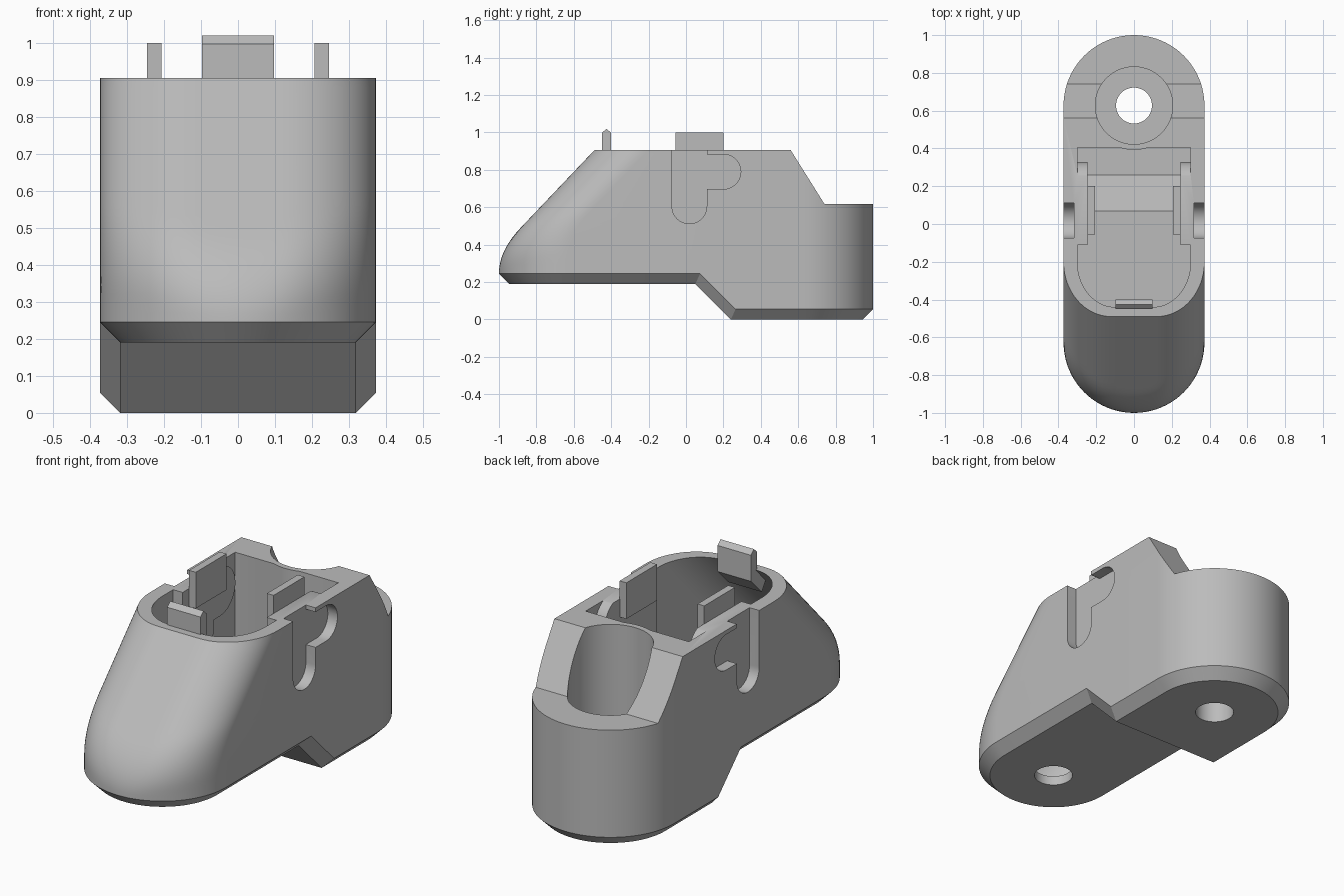
import bpy, bmesh
from math import pi, cos, sin, sqrt

cube = bpy.data.objects.get("Cube")
if cube:
    bpy.data.objects.remove(cube, do_unlink=True)

grey = bpy.data.materials.new("light_grey")
grey.use_nodes = True
GREY = (0.5, 0.5, 0.5, 1)
grey.diffuse_color = GREY
grey.node_tree.nodes["Principled BSDF"].inputs["Base Color"].default_value = GREY

TOP = 0.905       # rim height
END = 0.627       # y distance of the round end centres
COLS = 40


def make(name, verts, faces):
    mesh = bpy.data.meshes.new(name)
    bm = bmesh.new()
    vs = [bm.verts.new(v) for v in verts]
    for f in faces:
        bm.faces.new([vs[i] for i in f])
    bmesh.ops.recalc_face_normals(bm, faces=bm.faces)
    bm.to_mesh(mesh)
    bm.free()
    mesh.materials.append(grey)
    obj = bpy.data.objects.new(name, mesh)
    bpy.context.collection.objects.link(obj)
    return obj


def prism(name, profile, x0, x1):
    """Extrude a (y, z) profile along x."""
    n = len(profile)
    verts = [(x, y, z) for x in (x0, x1) for y, z in profile]
    faces = [range(n), range(n, 2 * n)]
    faces += [(i, (i + 1) % n, (i + 1) % n + n, i + n) for i in range(n)]
    return make(name, verts, faces)


def cylinder(name, y, r, z0, z1, n=64):
    ring = [(r * cos(2 * pi * i / n), y + r * sin(2 * pi * i / n)) for i in range(n)]
    verts = [(x, v, z) for z in (z0, z1) for x, v in ring]
    faces = [range(n), range(n, 2 * n)]
    faces += [(i, (i + 1) % n, (i + 1) % n + n, i + n) for i in range(n)]
    return make(name, verts, faces)


def boolean(obj, cutter, operation="DIFFERENCE"):
    mod = obj.modifiers.new("cut", "BOOLEAN")
    mod.operation = operation
    mod.solver = "EXACT"
    mod.object = cutter
    bpy.context.view_layer.objects.active = obj
    bpy.ops.object.modifier_apply(modifier=mod.name)
    bpy.data.objects.remove(cutter, do_unlink=True)


def front_y(x, z, r, nose, flat):
    """Front outline: round end blended into the raked front."""
    t = min(1, max(0, abs(x) - flat) / (r - flat))
    rake = -0.2 + (nose + 0.2) * sqrt(1 - t * t) - (TOP - z) * 0.95
    arc = -END - sqrt(max(0, r * r - x * x))
    blend = 0.115
    d = max(blend - abs(rake - arc), 0) / blend
    return max(rake, arc) + d * d * blend / 4


def ring(z, zf, zb, r, nose, flat, y1, y2, back):
    """Outline with front points at zf and rear points at zb."""
    pts = []
    for i in range(COLS + 1):
        x = -r * cos(pi * i / COLS)
        pts.append((x, front_y(x, z, r, nose, flat), zf))
    pts += [(r, y1, zf), (r, y2, zb)]
    if back:
        pts += [(r, back, zb), (-r, back, zb)]
    else:
        pts += [(r * cos(pi * i / COLS), END + r * sin(pi * i / COLS), zb)
                for i in range(COLS + 1)]
    return pts + [(-r, y2, zb), (-r, y1, zf)]


def loft(name, rings):
    n = len(rings[0])
    faces = [(k * n + i, k * n + (i + 1) % n, k * n + n + (i + 1) % n, k * n + n + i)
             for k in range(len(rings) - 1) for i in range(n)]
    a = COLS + 1
    # stepped underside: front floor, ramp, rear floor
    faces += [list(range(a + 1)) + [n - 1], (a, a + 1, n - 2, n - 1), range(a + 1, n - 1)]
    faces.append(range((len(rings) - 1) * n, len(rings) * n))
    return make(name, [p for r in rings for p in r], faces)


def levels(z0, z1, n):
    return [z0 + (z1 - z0) * i / n for i in range(n + 1)]


def hook_slot(grow, top):
    """Bayonet slot outline in (y, z), optionally grown."""
    r = 0.093 + grow
    pts = [(0.018 - r, top)]
    pts += [(0.018 + r * cos(pi + pi * i / 24), 0.605 + r * sin(pi + pi * i / 24))
            for i in range(25)]
    pts += [(0.018 + r, 0.79 - r)]
    pts += [(0.2 + r * sin(pi * i / 24), 0.79 - r * cos(pi * i / 24)) for i in range(25)]
    return pts + [(0.018 + r, 0.79 + r), (0.018 + r, top)]


# Outer body with a chamfered, stepped underside
outer = (0.373, -0.49, 0.12)
rings = [ring(0, 0.19, 0, 0.318, -0.49, 0.12, 0.05, 0.24, None),
         ring(0.245, 0.245, 0.055, *outer, 0.075, 0.265, None)]
rings += [ring(z, z, z, *outer, 0.075, 0.265, None) for z in levels(0.27, TOP, 24)]
body = loft("body", rings)

# Inner cavity, keeping the screw tube and slot bosses
inner = (0.3, -0.44, 0.1)
rings = [ring(0.24, 0.24, 0.05, *inner, 0.07, 0.26, 0.405)]
rings += [ring(z, z, z, *inner, 0.07, 0.26, 0.405) for z in levels(0.265, 0.95, 24)]
cavity = loft("cavity", rings)
boolean(cavity, cylinder("tube", END, 0.235, -0.2, 1.2))
for s in (-1, 1):
    boolean(cavity, prism("boss", hook_slot(0.035, 1.1), s * 0.245, s * 0.5))
boolean(body, cavity)

# Rear step, screw bore, screw holes
boolean(body, prism("rear_step", [(0.437, 1.1), (0.56, TOP), (0.74, 0.618),
                                  (1.2, 0.618), (1.2, 1.1)], -1, 1))
boolean(body, cylinder("bore", END, 0.205, 0.19, 1.2))
boolean(body, cylinder("rear_hole", END, 0.095, -0.1, 0.4))
boolean(body, cylinder("front_hole", -END, 0.095, 0.1, 0.3))

# Bayonet slots on both sides
for s in (-1, 1):
    boolean(body, prism("slot", hook_slot(0, 1.1), s * 0.317, s * 0.5))

# Upright guide plates on the bosses
for side, s in (("left", 1), ("right", -1)):
    prism(side + "_guide_plate", [(-0.055, 0.81), (0.2, 0.81), (0.2, 1), (-0.055, 1)],
          s * 0.207, s * 0.246)

# Front snap tab
prism("front_snap_tab", [(-0.45, 0.997), (-0.425, 1.02), (-0.4, 0.997), (-0.4, 0.86),
                         (-0.49, 0.77), (-0.53, 0.83), (-0.45, 0.9)], -0.097, 0.097)

# Smooth curved walls, keep edges crisp
bpy.ops.object.select_all(action="DESELECT")
body.select_set(True)
bpy.context.view_layer.objects.active = body
bpy.ops.object.shade_smooth_by_angle(angle=0.5)
